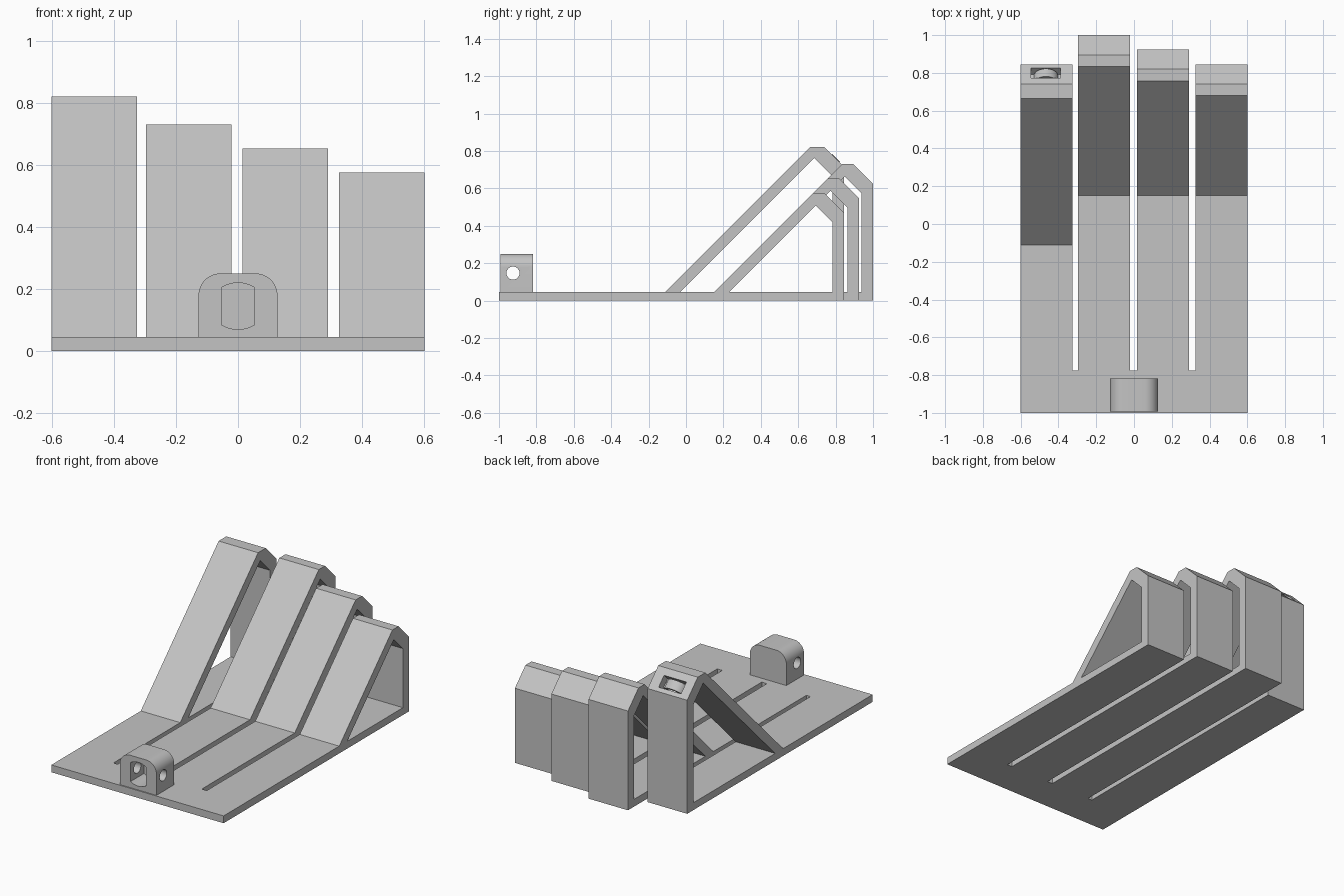
import bpy, bmesh, math
from mathutils import Vector, Matrix

cube = bpy.data.objects.get("Cube")
if cube:
    bpy.data.objects.remove(cube, do_unlink=True)

grey = bpy.data.materials.new("plain grey")
grey.use_nodes = True
COLOUR = (0.55, 0.55, 0.55, 1)
grey.diffuse_color = COLOUR
grey.node_tree.nodes["Principled BSDF"].inputs["Base Color"].default_value = COLOUR

BASE = 0.046      # thickness of the base plate
WIDTH = 0.275     # width of one finger
# left edge, slope start, back, height
FINGERS = [(-0.6, -0.11, 0.845, 0.82), (-0.296, 0.15, 1.0, 0.73),
           (0.015, 0.15, 0.925, 0.652), (0.325, 0.15, 0.845, 0.575)]


def prism(name, outline, axis, start, end):
    """Extrude a 2D outline along one axis; the outline uses the other two."""
    bm = bmesh.new()
    def place(p):
        co = list(p)
        co.insert(axis, start)
        return bm.verts.new(co)
    face = bm.faces.new([place(p) for p in outline])
    step = Vector((0, 0, 0))
    step[axis] = end - start
    grown = bmesh.ops.extrude_face_region(bm, geom=[face])["geom"]
    bmesh.ops.translate(bm, vec=step, verts=[v for v in grown if isinstance(v, bmesh.types.BMVert)])
    bmesh.ops.recalc_face_normals(bm, faces=bm.faces)
    mesh = bpy.data.meshes.new(name)
    bm.to_mesh(mesh)
    bm.free()
    mesh.materials.append(grey)
    obj = bpy.data.objects.new(name, mesh)
    bpy.context.collection.objects.link(obj)
    return obj


def arc(cx, cy, rx, ry, a0, a1, n):
    angles = [math.radians(a0 + (a1 - a0) * i / n) for i in range(n + 1)]
    return [(cx + rx * math.cos(a), cy + ry * math.sin(a)) for a in angles]


def cut(target, cutter):
    cutter.hide_render = True
    mod = target.modifiers.new("cut", "BOOLEAN")
    mod.operation, mod.solver, mod.object = "DIFFERENCE", "EXACT", cutter
    bpy.context.view_layer.update()
    bpy.context.view_layer.objects.active = target
    bpy.ops.object.modifier_apply(modifier=mod.name)
    bpy.data.objects.remove(cutter, do_unlink=True)


def smooth(obj):
    bpy.ops.object.select_all(action="DESELECT")
    obj.select_set(True)
    bpy.context.view_layer.objects.active = obj
    bpy.ops.object.shade_smooth_by_angle(angle=math.radians(30))


# Base plate: a comb whose teeth run under the fingers
SLOT_END = -0.775
comb = [(0.6, -1), (-0.6, -1)]
for i, (left, start, back, height) in enumerate(FINGERS):
    right = left + WIDTH
    if i > 0:
        comb.append((left, SLOT_END))
    comb += [(left, back), (right, back)]
    if i < len(FINGERS) - 1:
        comb.append((right, SLOT_END))
prism("base_plate", comb, 2, 0, BASE)

# Fingers: sloped front, narrow flat top, chamfer and upright back
arches = []
for i, (left, start, back, height) in enumerate(FINGERS):
    top = start + height - BASE
    ridge = back - 0.105
    chamfer = ridge + height          # y + z along the outer chamfer
    inner = chamfer - 0.113           # y + z along the inner chamfer
    foot = start + 0.08
    wall = back - 0.061
    apex = (inner + foot - BASE) / 2
    profile = [(start, BASE), (top, height), (ridge, height), (back, chamfer - back),
               (back, BASE), (wall, BASE), (wall, inner - wall),
               (apex, inner - apex), (foot, BASE)]
    arches.append(prism(f"finger_arch_{i + 1}", profile, 0, left, left + WIDTH))

# Strap pocket and bar on the chamfer of the tallest finger
frame = Matrix.Translation((-0.466, 0.792, 0.753)) @ Matrix.Rotation(math.radians(-45), 4, "X")
pocket = prism("pocket_cutter", [(-0.078, -0.038), (0.078, -0.038), (0.078, 0.038), (-0.078, 0.038)],
               2, -0.04, 0.03)
pocket.matrix_world = frame
cut(arches[0], pocket)
bar_outline = arc(0, -0.04, 0.064, 0.054, 0, 180, 20) + arc(0, -0.04, 0.045, 0.036, 180, 0, 20)
bar = prism("strap_bar", bar_outline, 1, -0.029, 0.029)
bar.matrix_world = frame
smooth(bar)

# Lug at the front with rounded shoulders
lug = prism("front_lug",
            [(-0.127, BASE), (0.127, BASE)] + arc(0.057, 0.18, 0.07, 0.07, 0, 90, 12)
            + arc(-0.057, 0.18, 0.07, 0.07, 90, 180, 12), 0 + 1, -0.993, -0.817)
# Front pocket with bowed top and bottom, then the cross hole
cut(lug, prism("lug_pocket_cutter",
               arc(0, 0.12, 0.1, 0.1, 58, 122, 10) + arc(0, 0.17, 0.1, 0.1, 238, 302, 10),
               1, -1.1, -0.86))
cut(lug, prism("lug_hole_cutter", arc(-0.925, 0.147, 0.035, 0.035, 0, 345, 23), 0, -0.3, 0.3))
smooth(lug)
